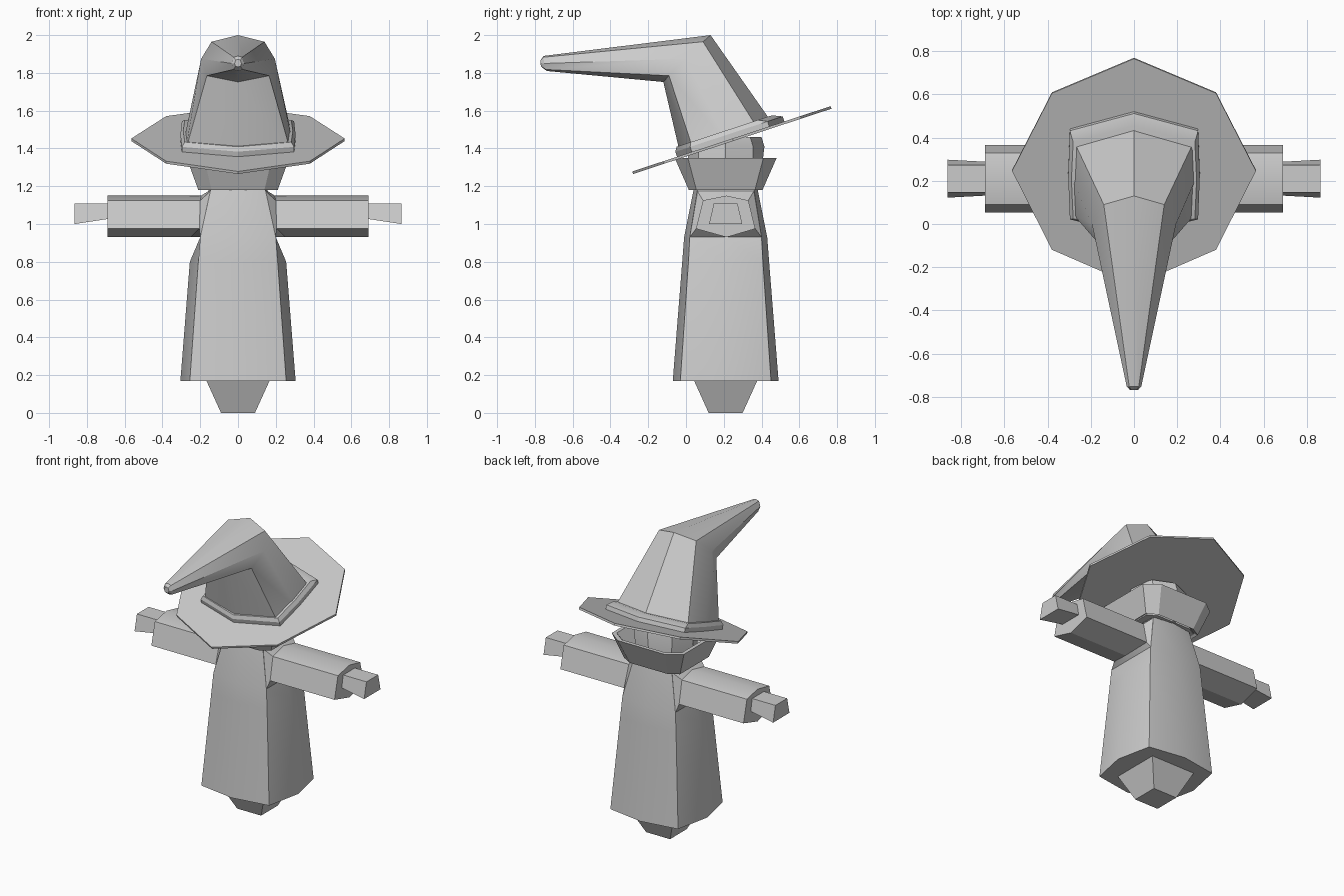
import bpy, bmesh, math

cube = bpy.data.objects.get("Cube")
if cube:
    bpy.data.objects.remove(cube, do_unlink=True)

grey = bpy.data.materials.new("plain grey")
grey.use_nodes = True
COL = (0.6, 0.6, 0.6, 1)
grey.diffuse_color = COL
grey.node_tree.nodes["Principled BSDF"].inputs["Base Color"].default_value = COL

CY = 0.21  # depth of the body axis


def loft(name, rings, closed=False):
    """Skin rings of equal length; cap both ends, or join last to first."""
    bm = bmesh.new()
    vs = [[bm.verts.new(p) for p in r] for r in rings]
    n = len(vs[0])
    pairs = list(zip(vs, vs[1:])) + ([(vs[-1], vs[0])] if closed else [])
    for a, b in pairs:
        for i in range(n):
            j = (i + 1) % n
            bm.faces.new((a[i], a[j], b[j], b[i]))
    if not closed:
        bm.faces.new(vs[0][::-1])
        bm.faces.new(vs[-1])
    bmesh.ops.recalc_face_normals(bm, faces=bm.faces)
    me = bpy.data.meshes.new(name)
    bm.to_mesh(me)
    bm.free()
    me.materials.append(grey)
    ob = bpy.data.objects.new(name, me)
    bpy.context.collection.objects.link(ob)
    bpy.ops.object.select_all(action='DESELECT')
    ob.select_set(True)
    bpy.context.view_layer.objects.active = ob
    bpy.ops.object.shade_smooth_by_angle(angle=math.radians(30))
    return ob


def mirrored(half):
    """Close a half ring (x >= 0, back to front) across the centre plane."""
    return half + [(-x, y, z) for x, y, z in reversed(half) if x > 0]


def bulged(cx, cy, mx, my, z):
    """Square ring with corners (cx, cy) and side middles pushed out to mx, my."""
    return mirrored([(0, CY + my, z), (cx, CY + cy, z), (mx, CY, z),
                     (cx, CY - cy, z), (0, CY - my, z)])


def chamfered(ix, oy, ox, iy, z):
    """Rectangular ring with cut corners."""
    return mirrored([(ix, CY + oy, z), (ox, CY + iy, z),
                     (ox, CY - iy, z), (ix, CY - oy, z)])


# Robe, pinched under the arms
loft("robe", [bulged(.255, .24, .305, .28, .17),
              bulged(.21, .197, .255, .23, .80),
              bulged(.20, .19, .20, .22, .93),
              bulged(.145, .15, .155, .17, 1.18)])

# Tapered post under the robe
loft("base_post", [[(sx * s, CY + sy * s, z) for sx, sy in
                    ((1, 1), (-1, 1), (-1, -1), (1, -1))]
                   for s, z in ((.09, 0), (.168, .172))])

# Sleeves flaring out of the shoulders, with hands
for side, s in (("left", 1), ("right", -1)):
    def arm_ring(xs, half_top, half_low, zs):
        xb, xc, xt, xm = xs          # bottom middle, low corner, top corner, top middle
        zb, zc, zt, zm = zs
        return [(s * xb, CY + .005, zb), (s * xc, CY + half_low, zc),
                (s * xt, CY + half_top, zt), (s * xm, CY + .005, zm),
                (s * xt, CY - half_top, zt), (s * xc, CY - half_low, zc)]

    sleeve_z = (.93, .975, 1.125, 1.15)
    loft(side + "_sleeve", [
        arm_ring((.20, .20, .145, .155), .15, .19, (.93, .93, 1.175, 1.175)),
        arm_ring((.25, .205, .20, .195), .12, .157, sleeve_z),
        arm_ring((.69,) * 4, .12, .157, sleeve_z)])
    loft(side + "_hand", [
        [(s * x, CY + y, z) for y, z in
         ((-low, zl), (low, zl), (.063, 1.108), (-.063, 1.108))]
        for x, low, zl in ((.68, .078, 1.028), (.865, .088, 1.0))])

# Open collar with an inner wall
loft("collar", [chamfered(.14, .195, .21, .155, 1.18),
                chamfered(.18, .27, .272, .20, 1.35),
                chamfered(.165, .245, .247, .183, 1.35),
                chamfered(.11, .155, .165, .12, 1.21)], closed=True)
loft("collar_floor", [chamfered(.13, .175, .19, .14, z) for z in (1.185, 1.215)])

# Head between collar and hat
loft("head", [bulged(.13, .14, .19, .18, 1.19),
              bulged(.145, .145, .205, .205, 1.41),
              bulged(.135, .13, .19, .19, 1.46)])


def on_brim(half, lift=0.0):
    """Lay a half outline on the tilted brim plane, raised along its normal."""
    return mirrored([(x, y - .313 * lift, 1.357 + .329 * y + .95 * lift)
                     for x, y in half])


# Tilted hat brim
brim = [(0, .77), (.38, .61), (.565, .25), (.38, -.115), (0, -.28)]
loft("hat_brim", [on_brim(brim), on_brim(brim, .014)])

# Band around the foot of the hat
band_low = [(0, .525), (.297, .445), (.305, .235), (.297, .035), (0, -.043)]
band_top = [(0, .475), (.282, .40), (.29, .225), (.282, .045), (0, -.03)]
loft("hat_band", [on_brim(band_low, .008), on_brim(band_low, .042),
                  on_brim(band_top, .065)])

# Bent pointed hat
loft("hat_cone", [
    on_brim([(0, .47), (.28, .39), (.288, .215), (.28, .045), (0, -.025)], .008),
    mirrored([(0, .13, 2.0), (.14, .09, 1.965), (.195, 0, 1.875),
              (.165, -.09, 1.785), (0, -.12, 1.752)]),
    mirrored([(0, -.752, 1.89), (.022, -.754, 1.883), (.034, -.752, 1.85),
              (.025, -.742, 1.818), (0, -.737, 1.81)]),
    mirrored([(0, -.768, 1.872), (.012, -.769, 1.868), (.018, -.77, 1.85),
              (.013, -.768, 1.836), (0, -.766, 1.832)])])
